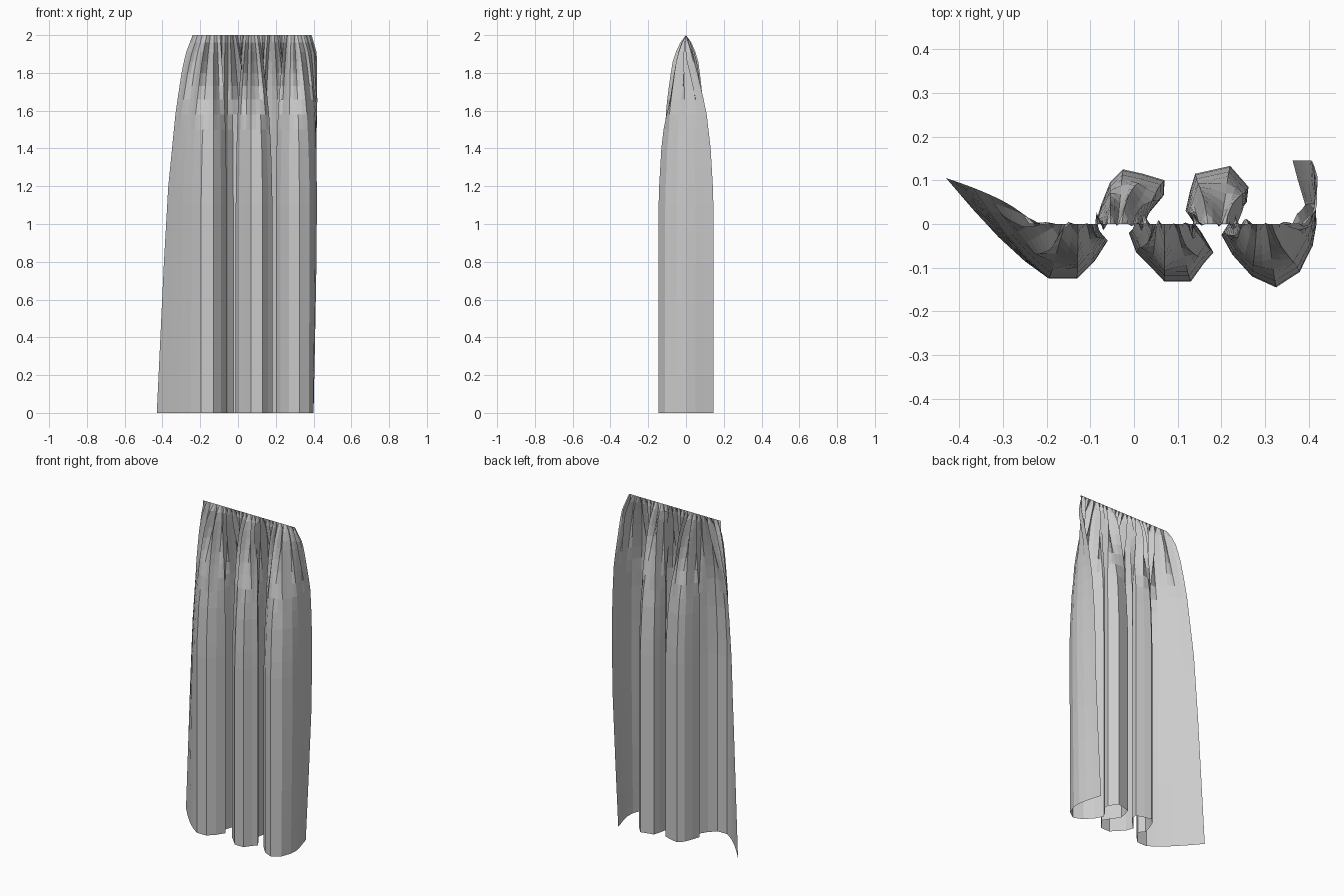
import bpy, math, random
from mathutils import Vector

if "Cube" in bpy.data.objects:
    bpy.data.objects.remove(bpy.data.objects["Cube"])

random.seed(4)

# Hem outline seen from above: deep rounded folds
HEM = [(-.43, .105), (-.37, .035), (-.31, -.03), (-.25, -.085), (-.195, -.125),
       (-.13, -.125), (-.09, -.085), (-.06, -.038), (-.09, -.005), (-.075, .045),
       (-.055, .095), (-.025, .125), (.02, .115), (.07, .10), (.068, .065),
       (.03, .02), (-.012, -.02), (.005, -.065), (.04, -.10), (.07, -.132),
       (.13, -.132), (.16, -.09), (.182, -.065), (.155, -.02), (.118, .03),
       (.128, .075), (.14, .115), (.22, .133), (.262, .085), (.258, .05),
       (.225, .015), (.20, -.025), (.225, -.07), (.27, -.12), (.325, -.145),
       (.375, -.11), (.398, -.05), (.40, 0), (.39, .05), (.375, .10),
       (.363, .145)]
LEVELS = [0, .2, .4, .6, .8, .95, 1.1, 1.2, 1.3, 1.4, 1.5, 1.58, 1.66,
          1.73, 1.8, 1.86, 1.91, 1.96, 2.0]
# Fold depth, left-edge spread, right-edge bulge and gather size by height
DEPTH = [(0, 1), (1.1, 1), (1.2, .98), (1.4, .9), (1.6, .74), (1.8, .42), (1.9, .24), (2, 0)]
SPREAD = [(0, 1), (.4, .9), (.8, .8), (1.2, .68), (1.6, .47), (1.8, .31), (1.9, .2), (2, 0)]
BULGE = [(0, 0), (.4, .02), (.8, .038), (1.2, .045), (1.6, .05), (1.9, .035), (2, 0)]
GATHER = [(0, 0), (1.5, 0), (1.7, .016), (1.86, .026), (1.95, .02), (2, 0)]


def lookup(table, z):
    for (a, va), (b, vb) in zip(table, table[1:]):
        if z <= b:
            return va + (vb - va) * (z - a) / (b - a)
    return table[-1][1]


# Split every hem segment in two so the gathers have extra columns
hem = []
for a, b in zip(HEM, HEM[1:]):
    hem += [Vector(a), (Vector(a) + Vector(b)) / 2]
hem.append(Vector(HEM[-1]))
dist = [0]
for a, b in zip(hem, hem[1:]):
    dist.append(dist[-1] + (b - a).length)
n = len(hem)
jitter = [random.uniform(.5, 1.2) for _ in hem]

# Curtain sheet: straight gathered heading blending down into the hem folds
verts = []
for z in LEVELS:
    d, s = lookup(DEPTH, z), lookup(SPREAD, z)
    gather, bulge = lookup(GATHER, z), lookup(BULGE, z)
    for i, p in enumerate(hem):
        u = dist[i] / dist[-1]
        left = min(1, max(0, (-.2 - p.x) / .23))
        w = d + (s - d) * left
        x = (-.24 + .63 * u) * (1 - w) + p.x * w
        x += bulge * max(0, (u - .85) / .15) ** 1.5
        y = p.y * (d + (s ** .6 - d) * left)
        if 0 < i < n - 1:
            y += gather * jitter[i] * math.cos(i * math.pi / 2)
        verts.append((x, y, z))
faces = [(r * n + i, r * n + i + 1, (r + 1) * n + i + 1, (r + 1) * n + i)
         for r in range(len(LEVELS) - 1) for i in range(n - 1)]
mesh = bpy.data.meshes.new("curtain")
mesh.from_pydata(verts, [], faces)
mesh.update()
curtain = bpy.data.objects.new("curtain", mesh)
bpy.context.collection.objects.link(curtain)
